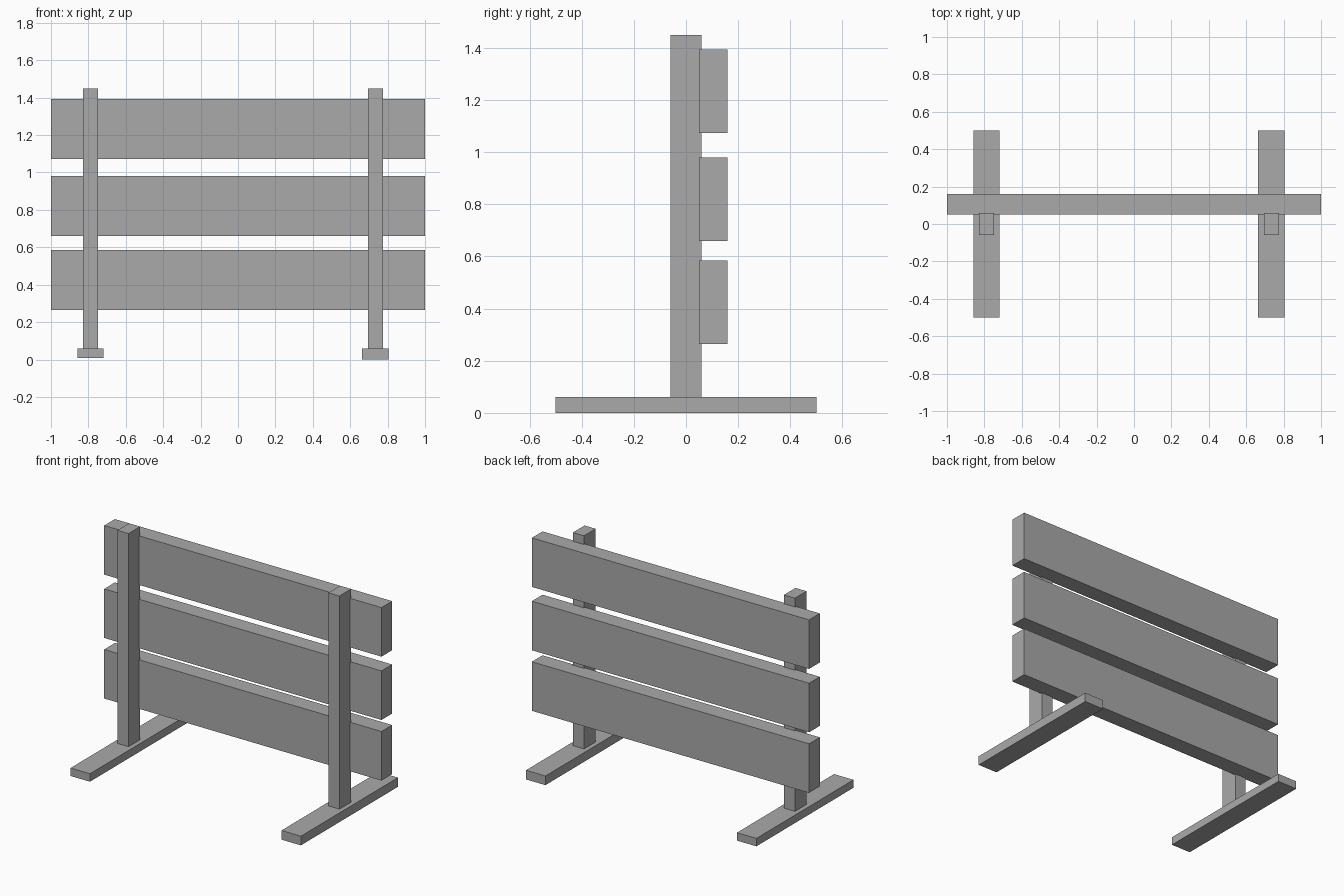
import bpy

cube = bpy.data.objects.get("Cube")
if cube:
    bpy.data.objects.remove(cube, do_unlink=True)

grey = bpy.data.materials.new("plain grey")
grey.use_nodes = True
colour = (0.4, 0.4, 0.4, 1)
grey.diffuse_color = colour
grey.node_tree.nodes["Principled BSDF"].inputs["Base Color"].default_value = colour


def box(name, x, y, z):
    """Box filling the given (min, max) range on each axis."""
    spans = (x, y, z)
    bpy.ops.mesh.primitive_cube_add(size=1, location=[(a + b) / 2 for a, b in spans])
    obj = bpy.context.object
    obj.name = name
    obj.scale = [b - a for a, b in spans]
    bpy.ops.object.transform_apply(location=False, rotation=False, scale=True)
    obj.data.materials.append(grey)
    return obj


# Two uprights, each on a long flat foot
for side, x, foot_bottom in (("right", -0.788, 0.008), ("left", 0.734, 0)):
    box(side + "_foot", (x - 0.07, x + 0.07), (-0.5, 0.5), (foot_bottom, 0.06))
    box(side + "_post", (x - 0.04, x + 0.04), (-0.06, 0.06), (0.06, 1.45))

# Three wide planks fixed behind the posts
for name, bottom in (("lower", 0.265), ("middle", 0.66), ("upper", 1.073)):
    box(name + "_plank", (-1, 1), (0.05, 0.16), (bottom, bottom + 0.32))
